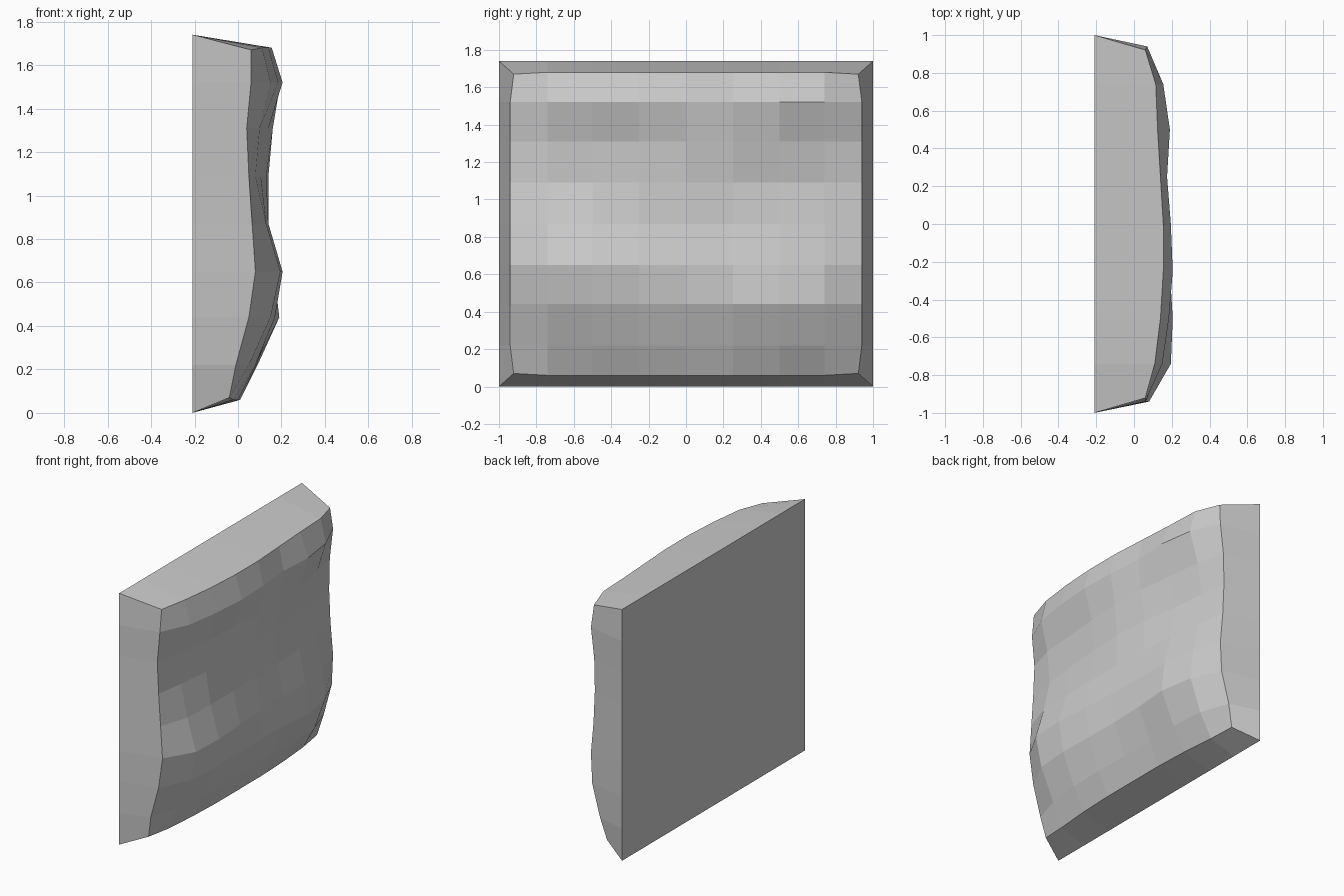
import bpy, bmesh

if "Cube" in bpy.data.objects:
    bpy.data.objects.remove(bpy.data.objects["Cube"])

BACK_X = -0.21
YS = [-0.94, -0.74, -0.5, -0.25, 0, 0.25, 0.5, 0.74, 0.94]
ZS = [0.06, 0.22, 0.44, 0.65, 0.87, 1.09, 1.31, 1.52, 1.68]
# Bulge of the rough front, in hundredths: one row per height, bottom to top
RELIEF = [
    [-4, -2, 0, 1, 1, 1, 0, -2, -4],
    [-1, 5, 8, 8.5, 8, 8, 9, 7, 0],
    [5, 15, 17, 16.5, 16, 17, 19, 15, 6],
    [8, 19.5, 20.5, 19, 17.5, 17, 16.5, 13, 7],
    [6.5, 13, 14, 14, 14, 13, 11.5, 8, 5],
    [5, 8, 10.5, 13, 14, 12, 8, 6, 4],
    [4, 10, 12, 14, 16, 15, 12, 9, 4.5],
    [6, 15, 18.5, 20.5, 19.5, 17.5, 19, 15.5, 7],
    [6, 11, 14, 15.5, 15.5, 14, 12.5, 11.5, 6],
]
N = len(YS) - 1

bm = bmesh.new()

# Rough front surface, with slightly pulled-in corners
front = []
for k, z in enumerate(ZS):
    row = []
    for j, y in enumerate(YS):
        if j in (0, N) and k in (0, N):
            y *= 0.98
            zz = 0.07 if k == 0 else 1.67
        else:
            zz = z
        row.append(bm.verts.new((RELIEF[k][j] / 100, y, zz)))
    front.append(row)
for k in range(N):
    for j in range(N):
        bm.faces.new((front[k][j], front[k][j + 1], front[k + 1][j + 1], front[k + 1][j]))

# Sloping rim from the front border to the flat rectangular back
ring = ([(0, j) for j in range(N)] + [(k, N) for k in range(N)]
        + [(N, j) for j in range(N, 0, -1)] + [(k, 0) for k in range(N, 0, -1)])
back = []
for k, j in ring:
    y = {0: -1, N: 1}.get(j, YS[j])
    z = {0: 0, N: 1.74}.get(k, ZS[k])
    back.append(bm.verts.new((BACK_X, y, z)))
for i, (k, j) in enumerate(ring):
    n = (i + 1) % len(ring)
    k2, j2 = ring[n]
    bm.faces.new((front[k][j], back[i], back[n], front[k2][j2]))

# Flat back
bm.faces.new(back[::-1])
bmesh.ops.recalc_face_normals(bm, faces=bm.faces)

mesh = bpy.data.meshes.new("stone_block")
bm.to_mesh(mesh)
bm.free()
bpy.context.collection.objects.link(bpy.data.objects.new("stone_block", mesh))
